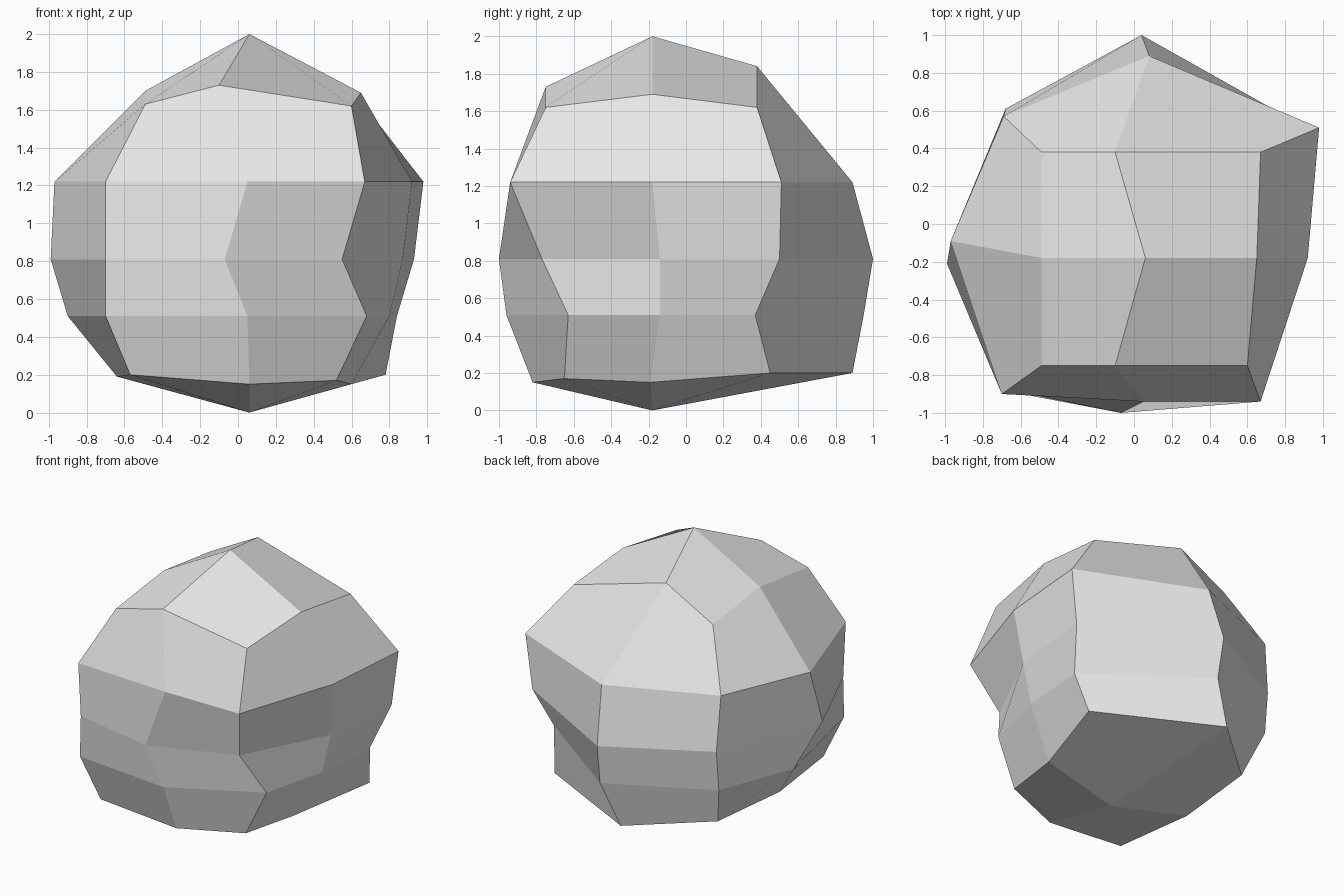
import bpy
import bmesh

# Remove the default cube only
default_cube = bpy.data.objects.get("Cube")
if default_cube:
    bpy.data.objects.remove(default_cube, do_unlink=True)


def make_material(name, colour):
    material = bpy.data.materials.new(name)
    material.use_nodes = True
    material.diffuse_color = colour
    material.node_tree.nodes["Principled BSDF"].inputs["Base Color"].default_value = colour
    return material


def outline(corners, heights):
    """Pair each (x, y) point with its own height, or one shared height."""
    if not isinstance(heights, (list, tuple)):
        heights = [heights] * len(corners)
    return [(x, y, z) for (x, y), z in zip(corners, heights)]


# Cross-sections of the boulder, bottom to top. Each runs counter-clockwise:
# front-right corner, front, front-left, left, back-left, back, back-right, right
base_rim = outline(
    [(-.57, -.82), (.06, -.82), (.52, -.65), (.6, -.19),
     (.78, .45), (-.08, .89), (-.58, .45), (-.64, -.2)],
    [.2, .15, .17, .15, .2, .2, .2, .19])
lower_belly = outline(
    [(-.7, -.88), (.05, -.96), (.68, -.63), (.8, -.14),
     (.84, .37), (.05, .95), (-.68, .58), (-.9, 0)], .51)
waist = outline(
    [(-.7, -.87), (-.07, -1), (.55, -.77), (.87, -.14),
     (.93, .5), (.04, 1), (-.68, .61), (-.99, -.21)], .81)
shoulder = outline(
    [(-.7, -.9), (.05, -.94), (.67, -.94), (.92, -.18),
     (.98, .51), (.08, .89), (-.69, .57), (-.97, -.09)], 1.22)
crown_rim = outline(
    [(-.49, -.75), (-.1, -.75), (.6, -.75), (.65, -.18),
     (.67, .38), (-.1, .38), (-.49, .38), (-.49, -.18)],
    [1.63, 1.73, 1.62, 1.69, 1.62, 1.84, 1.63, 1.7])
sections = [base_rim, lower_belly, waist, shoulder, crown_rim]

bm = bmesh.new()
rings = [[bm.verts.new(point) for point in section] for section in sections]
count = len(base_rim)

# Sides: loft the sections together
for low, high in zip(rings, rings[1:]):
    for i in range(count):
        j = (i + 1) % count
        bm.faces.new((low[i], low[j], high[j], high[i]))

# Caps: four facets around a peak, each spanning one corner
for ring, peak_height in ((rings[0], 0), (rings[-1], 2)):
    peak = bm.verts.new((.06, -.18, peak_height))
    for corner in range(0, count, 2):
        bm.faces.new((peak, ring[corner - 1], ring[corner], ring[corner + 1]))

bmesh.ops.recalc_face_normals(bm, faces=bm.faces)

# Flat-shaded boulder object
mesh = bpy.data.meshes.new("boulder")
bm.to_mesh(mesh)
bm.free()
mesh.materials.append(make_material("stone grey", (.8, .8, .8, 1)))
boulder = bpy.data.objects.new("boulder", mesh)
bpy.context.collection.objects.link(boulder)
